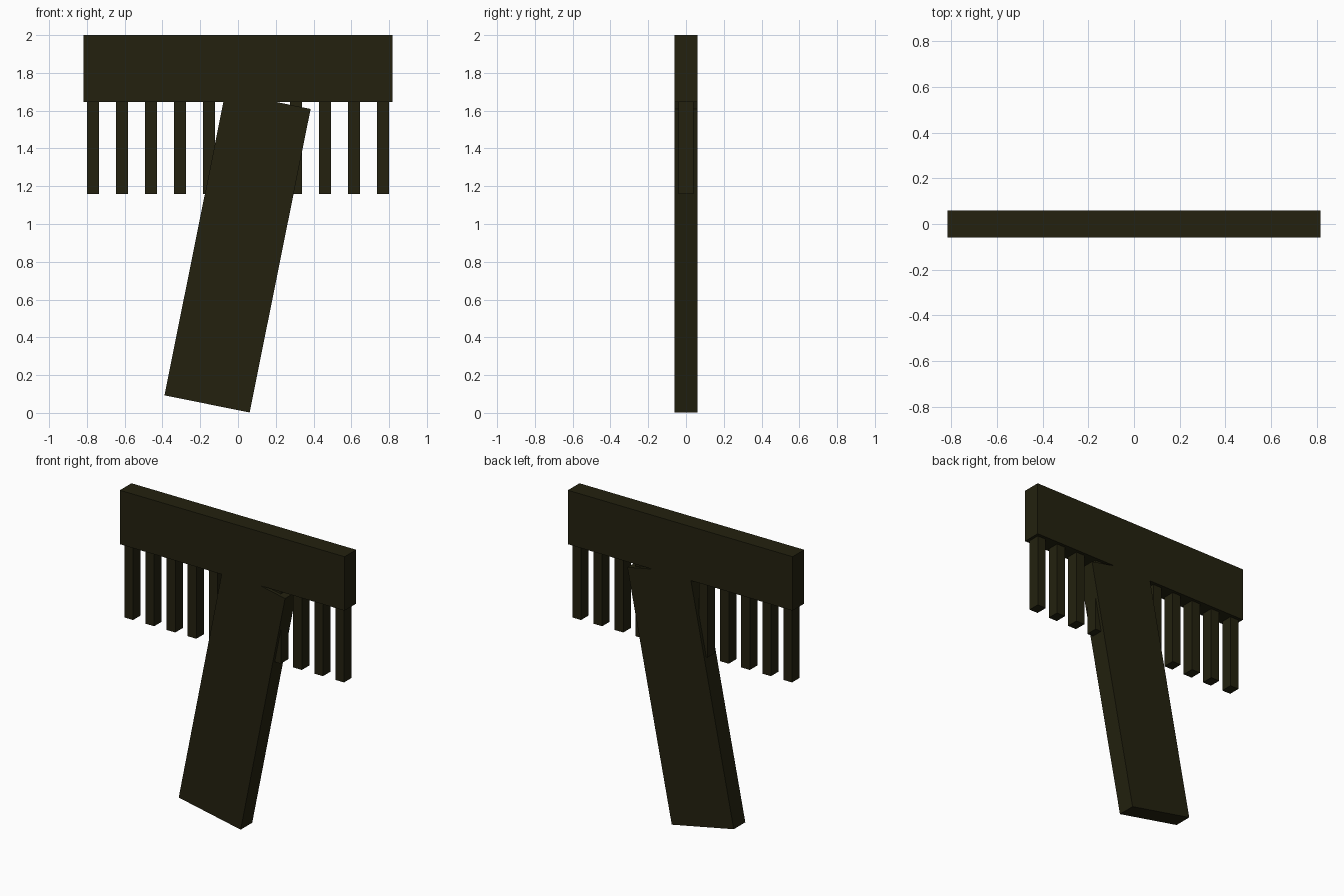
import bpy
import math

if "Cube" in bpy.data.objects:
    bpy.data.objects.remove(bpy.data.objects["Cube"])

olive = bpy.data.materials.new("dark olive")
olive.diffuse_color = (0.017, 0.0155, 0.0048, 1)
olive.use_nodes = True
olive.node_tree.nodes["Principled BSDF"].inputs["Base Color"].default_value = olive.diffuse_color


def box(name, center, size, tilt=0.0):
    """Box of the given full size, optionally leaning towards +x."""
    bpy.ops.mesh.primitive_cube_add(size=1, location=center, rotation=(0, tilt, 0))
    ob = bpy.context.object
    ob.name = name
    ob.scale = size
    ob.data.materials.append(olive)
    return ob


# Wide head bar
box("head_bar", (0, 0, 1.8225), (1.635, 0.12, 0.355))

# Leaning handle, its top corner buried in the head
box("handle", (-0.0025, 0, 0.851), (0.46, 0.12, 1.639), math.atan2(0.323, 1.607))

# Row of eleven bristles hanging under the head
top, bottom = 1.645, 1.16
for i in range(11):
    box(f"bristle_{i + 1}", ((i - 5) * 0.1535, 0, (top + bottom) / 2),
        (0.063, 0.078, top - bottom))
